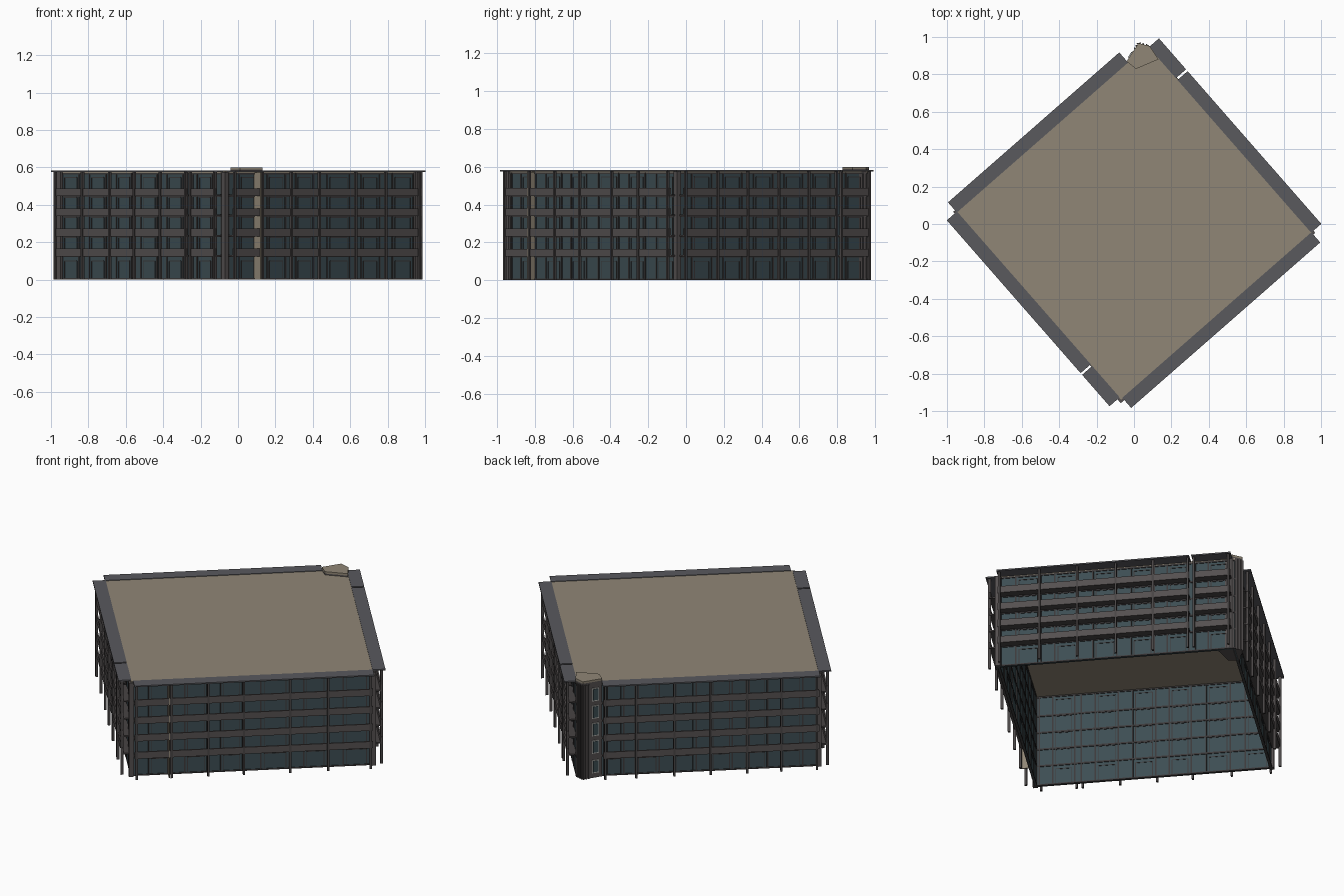
import bpy, bmesh, math
from mathutils import Matrix, Vector

if "Cube" in bpy.data.objects:
    bpy.data.objects.remove(bpy.data.objects["Cube"], do_unlink=True)


def material(name, r, g, b):
    m = bpy.data.materials.new(name)
    m.use_nodes = True
    m.diffuse_color = (r, g, b, 1)
    m.node_tree.nodes["Principled BSDF"].inputs["Base Color"].default_value = (r, g, b, 1)
    return m


TAN = material("roof_tan", 0.28, 0.24, 0.18)
CANOPY = material("canopy_grey", 0.10, 0.10, 0.11)
RAIL = material("balcony_grey", 0.09, 0.08, 0.08)
POST = material("post_grey", 0.065, 0.058, 0.058)
FRAME = material("frame_dark", 0.045, 0.042, 0.043)
GLASS = material("glass_teal", 0.046, 0.075, 0.087)
WHITE = material("window_white", 0.42, 0.42, 0.40)

SPIN = Matrix.Rotation(math.radians(41.2), 4, "Z")
U, V, Z = Vector((1, 0, 0)), Vector((0, 1, 0)), Vector((0, 0, 1))
TOP = 0.578
FLOORS = [0.125, 0.232, 0.339, 0.446]


def side_matrix(along, out, offset):
    """Frame whose axes are: along the wall, outward from the wall, up."""
    m = Matrix((along, out, Z)).transposed().to_4x4()
    m.translation = out * offset
    return m


def finish(name, bm, mat):
    bmesh.ops.recalc_face_normals(bm, faces=bm.faces)
    bm.transform(SPIN)
    mesh = bpy.data.meshes.new(name)
    bm.to_mesh(mesh)
    bm.free()
    mesh.materials.append(mat)
    ob = bpy.data.objects.new(name, mesh)
    bpy.context.collection.objects.link(ob)
    return ob


def boxes(name, items, mat, frame=Matrix()):
    """One object from many boxes, each (low x, high x, low y, high y, low z, high z)."""
    bm = bmesh.new()
    for a, b, c, d, e, f in items:
        place = Matrix.Translation(((a + b) / 2, (c + d) / 2, (e + f) / 2))
        size = Matrix.Diagonal((b - a, d - c, f - e, 1))
        bmesh.ops.create_cube(bm, size=1, matrix=frame @ place @ size)
    return finish(name, bm, mat)


def prism(name, plan, low, high, mat):
    bm = bmesh.new()
    base = bm.faces.new([bm.verts.new((x, y, low)) for x, y in plan])
    new = bmesh.ops.extrude_face_region(bm, geom=[base])["geom"]
    bmesh.ops.translate(bm, vec=(0, 0, high - low),
                        verts=[v for v in new if isinstance(v, bmesh.types.BMVert)])
    return finish(name, bm, mat)


def facade(name, frame, wall, sections, posts):
    lo, hi = wall
    # glazed wall skin
    boxes(name + "_glass_wall", [(lo, hi, -0.008, 0, 0, 0.572)], GLASS, frame)
    # floor edges and mullions, showing on both faces of the glass
    bars = [(lo, hi, -0.012, 0.004, z - 0.005, z + 0.005) for z in FLOORS]
    bars += [(lo, hi, -0.012, 0.004, z, z + 0.008) for z in (0, 0.562)]
    for a, b in zip(posts, posts[1:]):
        if b - a > 0.05:
            for s in (a, a + (b - a) * 0.38, b):
                bars.append((s - 0.004, s + 0.004, -0.012, 0.005, 0, 0.57))
            # framed door in the wider part of each bay
            for z in [0.0] + FLOORS:
                for s in (a + (b - a) * 0.46, b - 0.018):
                    bars.append((s - 0.002, s + 0.002, -0.01, 0.003, z, z + 0.1))
                bars.append((a + (b - a) * 0.46, b - 0.018, -0.01, 0.003, z + 0.098, z + 0.102))
    boxes(name + "_window_frames", bars, FRAME, frame)
    # balconies: slab plus solid parapet
    slabs, rails, roofs = [], [], []
    for a, b in sections:
        for z in FLOORS:
            slabs.append((a, b, 0, 0.05, z, z + 0.008))
            rails.append((a, b, 0.042, 0.05, z, z + 0.041))
        roofs.append((a - 0.004, b + 0.004, -0.002, 0.07, 0.575, 0.583))
    boxes(name + "_balcony_slabs", slabs, POST, frame)
    boxes(name + "_balcony_parapets", rails, RAIL, frame)
    boxes(name + "_eaves_canopy", roofs, CANOPY, frame)
    # slender columns at the balcony edge
    boxes(name + "_columns",
          [(s - 0.006, s + 0.006, 0.042, 0.057, 0, 0.576) for s in posts], POST, frame)


SE = side_matrix(U, -V, 0.66)
NW = side_matrix(U, V, 0.672)
NE = side_matrix(V, U, 0.684)
SW = side_matrix(V, -U, 0.67)
facade("front_right", SE, (-0.67, 0.684), [(-0.655, 0.68)],
       [-0.645, -0.449, -0.243, -0.044, 0.215, 0.428, 0.665])
facade("back_left", NW, (-0.67, 0.684), [(-0.668, 0.541)],
       [-0.655, -0.456, -0.264, -0.06, 0.143, 0.357, 0.53])
facade("back_right", NE, (-0.66, 0.672), [(-0.655, 0.422), (0.443, 0.655)],
       [-0.645, -0.42, -0.207, 0.01, 0.22, 0.415, 0.45, 0.645])
facade("front_left", SW, (-0.66, 0.672), [(-0.408, 0.67), (-0.643, -0.428)],
       [-0.635, -0.435, -0.4, -0.19, 0.02, 0.22, 0.44, 0.66])

# flat roof, open below
boxes("roof", [(-0.672, 0.686, -0.662, 0.675, 0.57, 0.58)], TAN)

# pale balcony divider
boxes("pale_divider", [(-0.464, -0.457, 0, 0.052, 0, 0.572)], TAN, SE)

# piers on the plain corners
boxes("corner_piers", [(u - 0.014, u + 0.014, v - 0.014, v + 0.014, 0, 0.575)
                       for u, v in ((-0.67, -0.66), (0.684, -0.66), (-0.67, 0.672))], RAIL)

# stair tower on the back corner
plan = [(0.543, 0.68), (0.655, 0.712), (0.69, 0.66), (0.678, 0.576), (0.554, 0.617)]
prism("stair_tower", plan, 0, 0.588, RAIL)
prism("stair_tower_cap", plan, 0.588, 0.6, TAN)


def wall_frame(a, b):
    a, b = Vector((*a, 0)), Vector((*b, 0))
    along = (b - a).normalized()
    out = Vector((-along.y, along.x, 0))
    m = Matrix((along, out, Z)).transposed().to_4x4()
    m.translation = a
    return m


# tower windows with pale frames
face = wall_frame(plan[0], plan[1])
levels = [0.03] + [z + 0.025 for z in FLOORS]
boxes("tower_window_frames", [(0.02, 0.062, 0, 0.004, z, z + 0.08) for z in levels], WHITE, face)
boxes("tower_window_panes",
      [(0.026, 0.056, 0, 0.006, z + 0.006, z + 0.074) for z in levels], GLASS, face)

# vertical ribs on the tower
boxes("tower_ribs_side", [(s, s + 0.008, 0, 0.006, 0, TOP) for s in (0.078, 0.094, 0.108)],
      POST, face)
boxes("tower_ribs_corner", [(s, s + 0.008, 0, 0.006, 0, TOP) for s in (0.004, 0.022, 0.04)],
      POST, wall_frame(plan[1], plan[2]))
